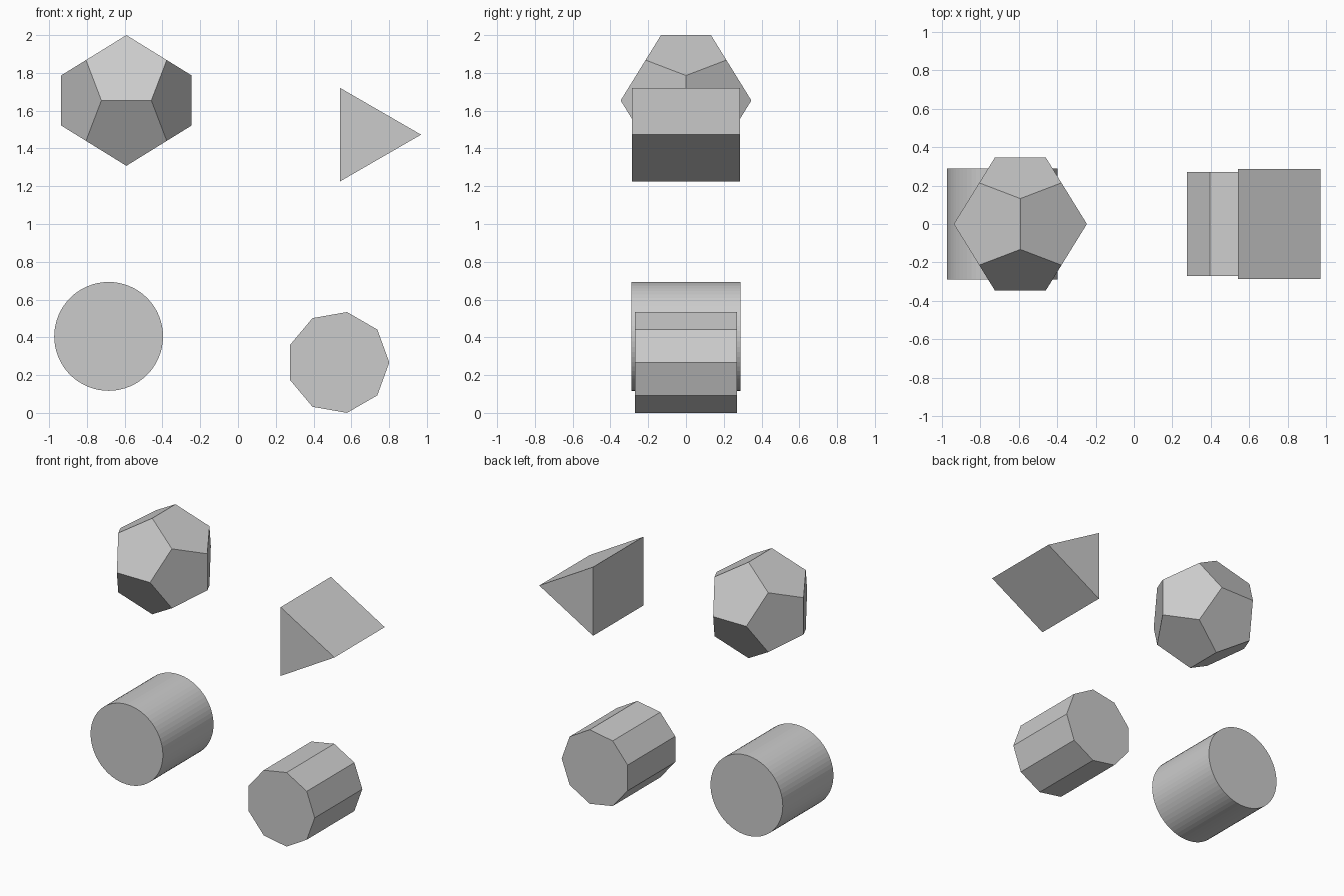
import bpy, bmesh
from math import sin, cos, tau, sqrt
from mathutils import Vector

if "Cube" in bpy.data.objects:
    bpy.data.objects.remove(bpy.data.objects["Cube"])


def add_object(name, bm, location):
    bmesh.ops.recalc_face_normals(bm, faces=bm.faces)
    mesh = bpy.data.meshes.new(name)
    bm.to_mesh(mesh)
    bm.free()
    obj = bpy.data.objects.new(name, mesh)
    obj.location = location
    bpy.context.collection.objects.link(obj)
    return obj


def prism(name, sides, radius, x, z):
    """Regular prism along y, one corner pointing to +x, as deep as it is wide."""
    bm = bmesh.new()
    ring = [bm.verts.new((radius * cos(tau * i / sides), -radius,
                          radius * sin(tau * i / sides))) for i in range(sides)]
    cap = bm.faces.new(ring)
    out = bmesh.ops.extrude_face_region(bm, geom=[cap], use_keep_orig=True)
    moved = [v for v in out["geom"] if isinstance(v, bmesh.types.BMVert)]
    bmesh.ops.translate(bm, verts=moved, vec=(0, 2 * radius, 0))
    return add_object(name, bm, (x, 0, z))


def dodecahedron(name, extent, x, z):
    """Hull of a cube's corners plus three golden rectangles."""
    phi = (1 + sqrt(5)) / 2
    signs = (-1, 1)
    points = [(a, b, c) for a in signs for b in signs for c in signs]
    for a in signs:
        for b in signs:
            p, q = a / phi, b * phi
            points += [(0, p, q), (p, q, 0), (q, 0, p)]
    bm = bmesh.new()
    for p in points:
        bm.verts.new(Vector(p) * extent / phi)
    bmesh.ops.convex_hull(bm, input=bm.verts)
    # Merge the hull triangles into pentagons
    bmesh.ops.dissolve_limit(bm, angle_limit=0.05, verts=bm.verts, edges=bm.edges)
    return add_object(name, bm, (x, 0, z))


# Upper pair
dodecahedron("dodecahedron", 0.346, -0.591, 1.654)
prism("triangular_prism", 3, 0.286, 0.683, 1.473)

# Lower pair
prism("cylinder", 64, 0.288, -0.685, 0.405)
prism("nine_sided_prism", 9, 0.271, 0.53, 0.267)
